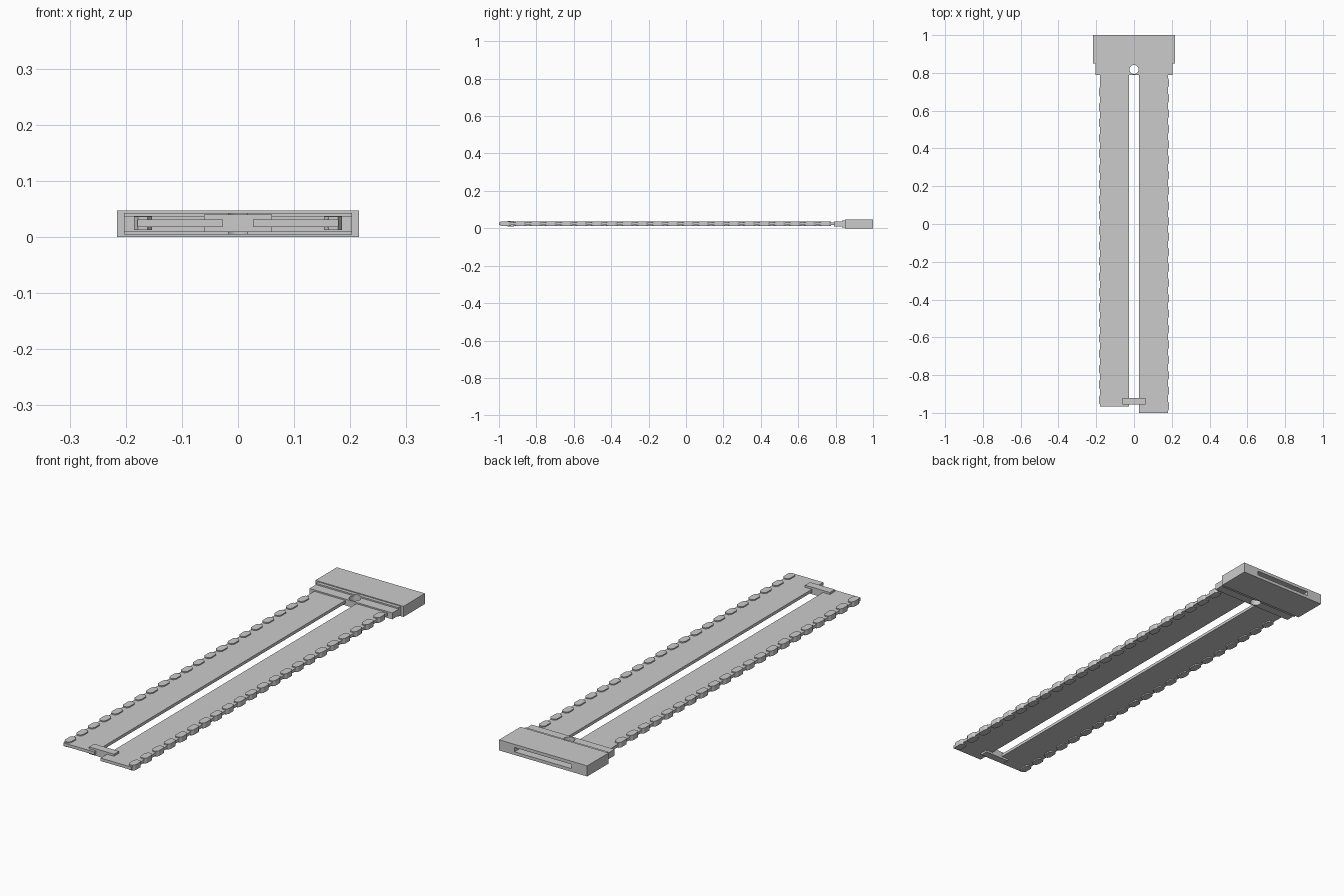
import bpy, bmesh

if "Cube" in bpy.data.objects:
    bpy.data.objects.remove(bpy.data.objects["Cube"])


def box(name, x0, x1, y0, y1, z0, z1):
    bm = bmesh.new()
    bmesh.ops.create_cube(bm, size=1)
    for v in bm.verts:
        v.co = ((x0 + x1) / 2 + v.co.x * (x1 - x0),
                (y0 + y1) / 2 + v.co.y * (y1 - y0),
                (z0 + z1) / 2 + v.co.z * (z1 - z0))
    return finish(name, bm)


def finish(name, bm):
    bmesh.ops.recalc_face_normals(bm, faces=bm.faces)
    me = bpy.data.meshes.new(name)
    bm.to_mesh(me)
    bm.free()
    ob = bpy.data.objects.new(name, me)
    bpy.context.collection.objects.link(ob)
    return ob


def cut(ob, cutter):
    mod = ob.modifiers.new("cut", 'BOOLEAN')
    mod.operation = 'DIFFERENCE'
    mod.solver = 'EXACT'
    mod.object = cutter
    bpy.context.view_layer.objects.active = ob
    bpy.ops.object.modifier_apply(modifier=mod.name)


def prism(bm, profile, z0, z1):
    face = bm.faces.new([bm.verts.new((x, y, z0)) for x, y in profile])
    out = bmesh.ops.extrude_face_region(bm, geom=[face])
    for v in out["geom"]:
        if isinstance(v, bmesh.types.BMVert):
            v.co.z = z1


# End block with a slot in its back face
block = box("end_block", -0.216, 0.216, 0.85, 1.0, 0.0, 0.047)
slot = box("slot_cutter", -0.14, 0.14, 0.88, 1.1, 0.014, 0.033)
cut(block, slot)

# Stepped collar with a round hole
collar = box("collar", -0.203, 0.203, 0.835, 0.85, 0.004, 0.043)
ledge = box("collar_ledge", -0.203, 0.203, 0.79, 0.835, 0.009, 0.037)
bm = bmesh.new()
bmesh.ops.create_cone(bm, cap_ends=True, segments=24, radius1=0.024,
                      radius2=0.024, depth=0.2)
hole = finish("hole_cutter", bm)
hole.location = (0, 0.818, 0.02)
bpy.context.view_layer.update()
cut(collar, hole)
cut(ledge, hole)
for c in (slot, hole):
    bpy.data.objects.remove(c)

# Two flat strips, each with a row of teeth clasping its outer edge
PITCH, LENGTH, CH = 0.0815, 0.056, 0.011
for side, name, end in ((-1, "left", -0.967), (1, "right", -1.0)):
    x0, x1 = sorted((side * 0.027, side * 0.179))
    box(name + "_strip", x0, x1, end, 0.80, 0.018, 0.031)
    bm = bmesh.new()
    y = end + 0.008
    while y + LENGTH < 0.80:
        a, b = y, y + LENGTH
        pts = [(0.153, a + CH), (0.161, a), (0.178, a), (0.185, a + CH),
               (0.185, b - CH), (0.178, b), (0.161, b), (0.153, b - CH)]
        prism(bm, [(side * x, yy) for x, yy in pts], 0.0125, 0.036)
        y += PITCH
    finish(name + "_teeth", bm)

# Clip bridging the free ends
box("end_clip", -0.061, 0.061, -0.955, -0.92, 0.009, 0.040)
